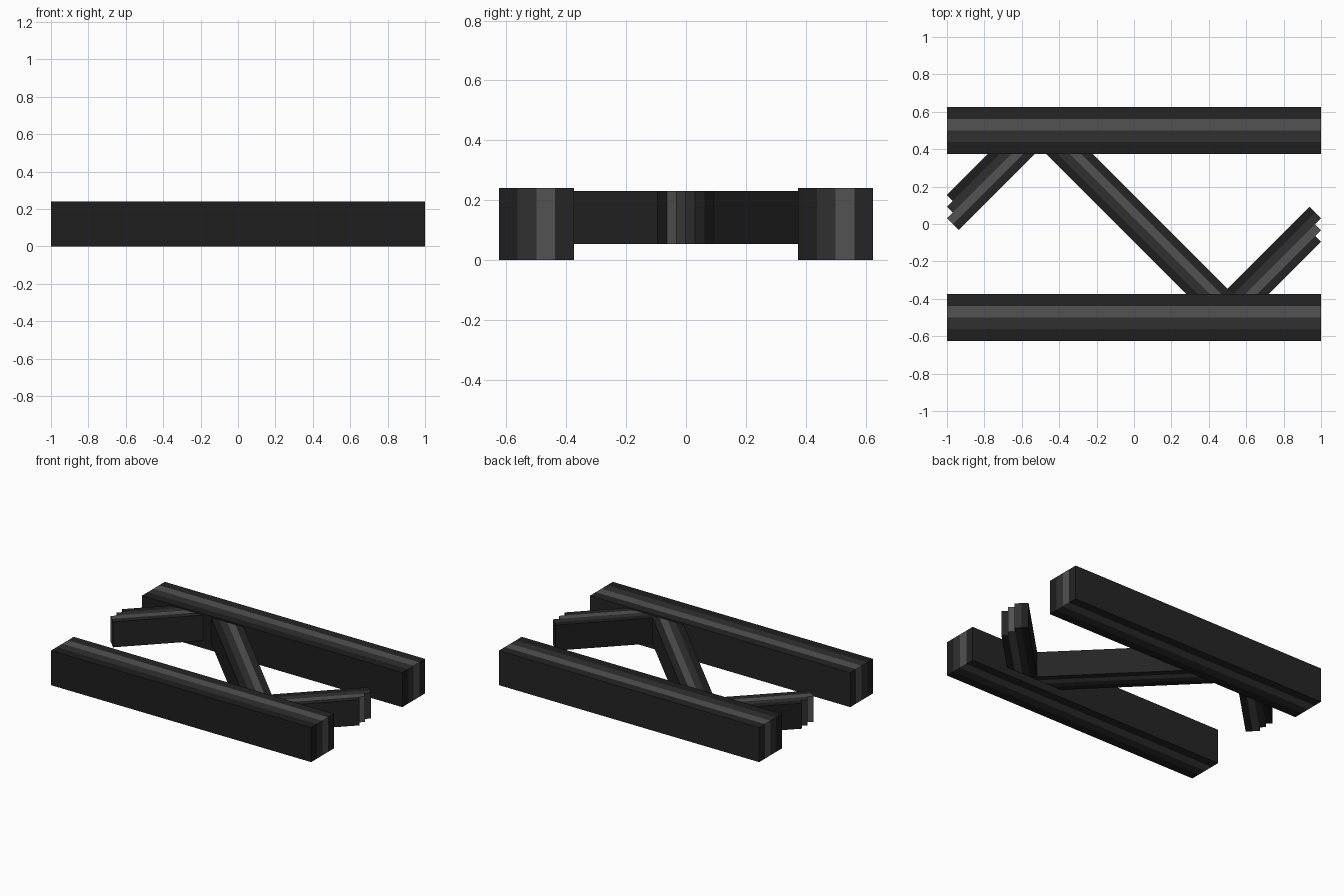
import bpy, bmesh

if "Cube" in bpy.data.objects:
    bpy.data.objects.remove(bpy.data.objects["Cube"])


def material(name, g):
    m = bpy.data.materials.new(name)
    m.diffuse_color = (g, g, g, 1)
    m.use_nodes = True
    m.node_tree.nodes["Principled BSDF"].inputs["Base Color"].default_value = m.diffuse_color
    return m


# Four grey laminations repeated in every beam
MATS = [material("black", 0.013), material("dark_grey", 0.030),
        material("light_grey", 0.085), material("charcoal", 0.018)]


def beam(name, strips, z0, z1, to_xy=lambda a, b: (a, b)):
    """Laminated beam: strips are (a0, a1, b0, b1, material index)."""
    bm = bmesh.new()
    for a0, a1, b0, b1, mi in strips:
        corners = [to_xy(a0, b0), to_xy(a1, b0), to_xy(a1, b1), to_xy(a0, b1)]
        lo = [bm.verts.new((x, y, z0)) for x, y in corners]
        hi = [bm.verts.new((x, y, z1)) for x, y in corners]
        faces = [bm.faces.new(lo[::-1]), bm.faces.new(hi)]
        for i in range(4):
            j = (i + 1) % 4
            faces.append(bm.faces.new((lo[i], lo[j], hi[j], hi[i])))
        for f in faces:
            f.material_index = mi
    bmesh.ops.recalc_face_normals(bm, faces=bm.faces)
    me = bpy.data.meshes.new(name)
    bm.to_mesh(me)
    bm.free()
    for m in MATS:
        me.materials.append(m)
    bpy.context.collection.objects.link(bpy.data.objects.new(name, me))


def diagonal(s, t):
    """Coordinates along the diagonals: s = x + y, t = y - x."""
    return (s - t) / 2, (s + t) / 2


W = 0.0625

# Long side rails
for name, y in (("front_rail", -0.625), ("back_rail", 0.375)):
    beam(name, [(-1, 1, y + i * W, y + (i + 1) * W, i) for i in range(4)], 0, 0.24)

Z0, Z1 = 0.053, 0.23

# Middle brace running from the back left to the front right
beam("middle_brace", [(-0.095 + i * W, -0.095 + (i + 1) * W, -0.95, 0.95, i)
                      for i in range(4)], Z0, Z1, diagonal)

# Short end braces, with strips stepped where they stop at the tile edge
left_ends = (-0.845, -0.9075, -0.97, -0.97)
right_ends = (1.03, 1.03, 0.9675, 0.905)
beam("left_brace", [(left_ends[i], -0.06, 1.155 - (i + 1) * W, 1.155 - i * W, i)
                    for i in range(4)], Z0, Z1, diagonal)
beam("right_brace", [(0.155, right_ends[i], -0.845 - (i + 1) * W, -0.845 - i * W, i)
                     for i in range(4)], Z0, Z1, diagonal)
